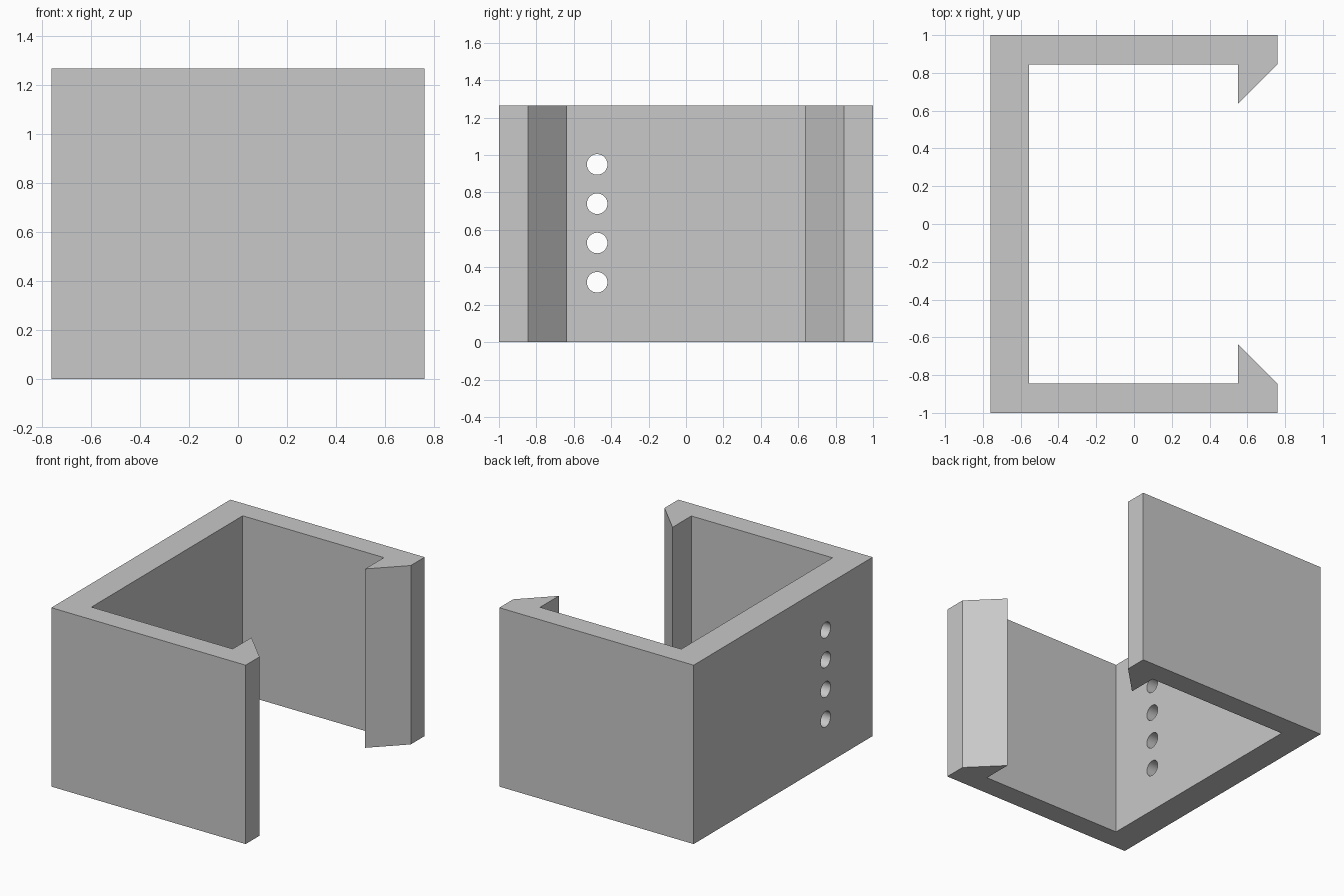
import bpy, bmesh
from mathutils import Matrix

cube = bpy.data.objects.get("Cube")
if cube:
    bpy.data.objects.remove(cube, do_unlink=True)

HEIGHT = 1.265
HOLE_RADIUS = 0.055


def add_object(name, bm):
    mesh = bpy.data.meshes.new(name)
    bmesh.ops.recalc_face_normals(bm, faces=bm.faces)
    bm.to_mesh(mesh)
    bm.free()
    obj = bpy.data.objects.new(name, mesh)
    bpy.context.collection.objects.link(obj)
    return obj


# Grey material
grey = bpy.data.materials.new("plain_grey")
grey.use_nodes = True
grey.diffuse_color = (0.58, 0.58, 0.58, 1)
grey.node_tree.nodes["Principled BSDF"].inputs["Base Color"].default_value = grey.diffuse_color

# Channel with hooked lips: half profile mirrored across y, extruded upward
half = [(-0.76, 1), (0.76, 1), (0.76, 0.845), (0.55, 0.635),
        (0.55, 0.845), (-0.555, 0.845)]
profile = half + [(x, -y) for x, y in reversed(half)]
bm = bmesh.new()
base = bm.faces.new([bm.verts.new((x, y, 0)) for x, y in profile])
extruded = bmesh.ops.extrude_face_region(bm, geom=[base], use_keep_orig=True)
top = [v for v in extruded["geom"] if isinstance(v, bmesh.types.BMVert)]
bmesh.ops.translate(bm, verts=top, vec=(0, 0, HEIGHT))
bracket = add_object("clip_bracket", bm)
bracket.data.materials.append(grey)

# Row of four round holes through the back wall
bm = bmesh.new()
for i in range(4):
    place = Matrix.Translation((-0.66, -0.475, 0.32 + 0.21 * i)) @ Matrix.Rotation(1.5707963, 4, "Y")
    bmesh.ops.create_cone(bm, cap_ends=True, segments=48, radius1=HOLE_RADIUS,
                          radius2=HOLE_RADIUS, depth=0.5, matrix=place)
cutter = add_object("hole_cutter", bm)
cutter.data.materials.append(grey)

cut = bracket.modifiers.new("holes", "BOOLEAN")
cut.operation = "DIFFERENCE"
cut.solver = "EXACT"
cut.object = cutter

# Apply the cut, then remove the helper
bpy.ops.object.select_all(action="DESELECT")
bracket.select_set(True)
bpy.context.view_layer.objects.active = bracket
bpy.ops.object.modifier_apply(modifier=cut.name)
bpy.data.objects.remove(cutter, do_unlink=True)
bpy.ops.object.shade_smooth_by_angle(angle=0.5)
